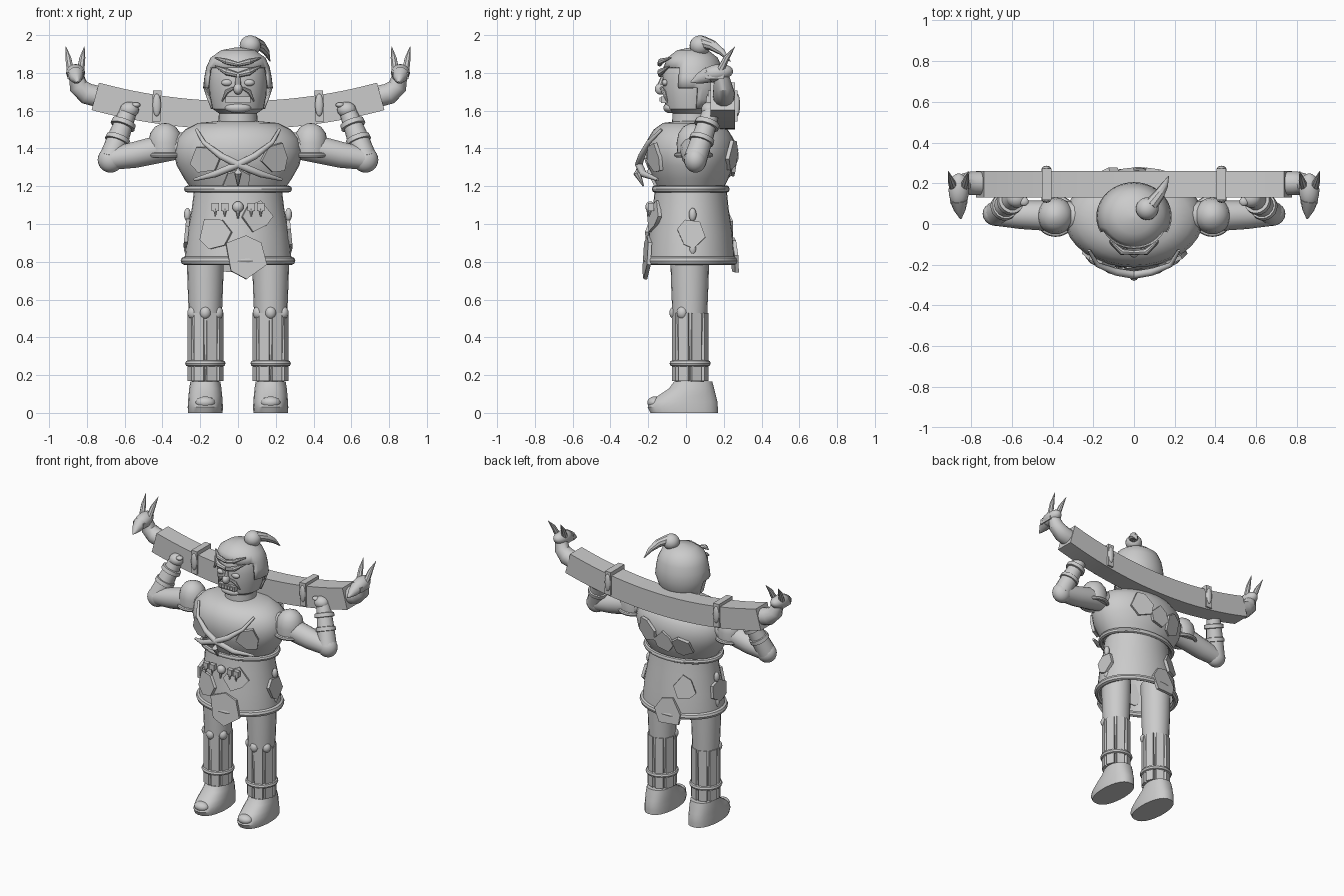
import bpy, bmesh, math, random
from mathutils import Vector, Matrix

if "Cube" in bpy.data.objects:
    bpy.data.objects.remove(bpy.data.objects["Cube"])
random.seed(4)
CY = 0.025  # depth of the body axis

grey = bpy.data.materials.new("plain_grey")
grey.use_nodes = True
grey.diffuse_color = (0.6, 0.6, 0.6, 1)
grey.node_tree.nodes["Principled BSDF"].inputs["Base Color"].default_value = (0.6, 0.6, 0.6, 1)
made = []


def finish(name, bm, matrix=None):
    if matrix:
        bm.transform(matrix)
    bmesh.ops.recalc_face_normals(bm, faces=bm.faces)
    mesh = bpy.data.meshes.new(name)
    bm.to_mesh(mesh)
    bm.free()
    mesh.materials.append(grey)
    ob = bpy.data.objects.new(name, mesh)
    bpy.context.collection.objects.link(ob)
    made.append(ob)
    return ob


def bridge(bm, a, b):
    n = len(a)
    for i in range(n):
        bm.faces.new((a[i], a[(i + 1) % n], b[(i + 1) % n], b[i]))


def lathe(name, profile, x=0, y=CY, depth=1.0, n=32, caps=True):
    """Stack of elliptical rings from (radius, height) pairs."""
    bm = bmesh.new()
    rings = []
    for r, z in profile:
        rings.append([bm.verts.new((x + r * math.cos(math.tau * i / n),
                                    y + r * depth * math.sin(math.tau * i / n), z)) for i in range(n)])
    for a, b in zip(rings, rings[1:]):
        bridge(bm, a, b)
    if caps:
        bm.faces.new(rings[0])
        bm.faces.new(rings[-1])
    return finish(name, bm)


def tube(name, points, radii, n=14):
    """Round sweep through points with a radius at each."""
    bm = bmesh.new()
    pts = [Vector(p) for p in points]
    rings = []
    for i, (p, r) in enumerate(zip(pts, radii)):
        d = pts[min(i + 1, len(pts) - 1)] - pts[max(i - 1, 0)]
        q = d.to_track_quat('Z', 'Y')
        rings.append([bm.verts.new(p + q @ Vector((r * math.cos(math.tau * k / n), r * math.sin(math.tau * k / n), 0)))
                      for k in range(n)])
    for a, b in zip(rings, rings[1:]):
        bridge(bm, a, b)
    bm.faces.new(rings[0])
    bm.faces.new(rings[-1])
    return finish(name, bm)


def ball(name, loc, size, rot=None):
    bm = bmesh.new()
    bmesh.ops.create_uvsphere(bm, u_segments=20, v_segments=12, radius=1)
    m = Matrix.Translation(loc) @ (rot or Matrix()) @ Matrix.Diagonal((*size, 1))
    return finish(name, bm, m)


def box(name, loc, size, rot=None):
    bm = bmesh.new()
    bmesh.ops.create_cube(bm, size=1)
    return finish(name, bm, Matrix.Translation(loc) @ (rot or Matrix()) @ Matrix.Diagonal((*size, 1)))


def radius_at(profile, z):
    for (r0, z0), (r1, z1) in zip(profile, profile[1:]):
        if z0 <= z <= z1:
            return r0 + (r1 - r0) * (z - z0) / (z1 - z0), (r1 - r0) / (z1 - z0)
    return profile[0][0], 0


def patch(name, profile, depth, degrees, z, size):
    """Irregular flat plate lying on a lathed body."""
    a = math.radians(degrees)
    r, slope = radius_at(profile, z)
    normal = Vector((math.cos(a), math.sin(a) / depth, -slope)).normalized()
    side = Vector((0, 0, 1)).cross(normal).normalized()
    up = normal.cross(side)
    spot = Vector((r * math.cos(a), CY + r * depth * math.sin(a), z))
    bm = bmesh.new()
    turn = random.random()
    ring = []
    for i in range(6):
        t = math.tau * (i + turn + random.uniform(-.2, .2)) / 6
        s = size * random.uniform(.85, 1.15)
        ring.append(spot + side * s * math.cos(t) + up * s * math.sin(t))
    low = [bm.verts.new(p - normal * .008) for p in ring]
    high = [bm.verts.new(p + normal * .012) for p in ring]
    bridge(bm, low, high)
    bm.faces.new(low)
    bm.faces.new(high)
    finish(name, bm)


def rim(name, r, z, thick, depth, x=0, y=CY):
    arc = [math.tau * i / 8 for i in range(9)]
    lathe(name, [(r + thick * math.cos(t), z + thick * math.sin(t)) for t in arc], x, y, depth, caps=False)


# Tunic skirt and barrel chest
skirt = [(.285, .8), (.27, .95), (.245, 1.08), (.23, 1.2)]
chest = [(.25, 1.19), (.285, 1.24), (.325, 1.31), (.34, 1.38), (.325, 1.45), (.28, 1.5), (.21, 1.535), (.1, 1.545)]
lathe("skirt", skirt, depth=.82, caps=False)
rim("skirt_hem", .282, .805, .022, .82)
lathe("chest", chest, depth=.7)
rim("waist_rim", .268, 1.185, .018, .72)
for deg, z, size in ((-115, .95, .09), (-67, 1.04, .08), (-82, .83, .11), (0, .95, .08),
                     (180, .95, .08), (98, .83, .1), (122, 1.0, .08)):
    patch("skirt_patch", skirt, .82, deg, z, size)
for deg, z, size in ((-123, 1.34, .085), (-55, 1.35, .085), (-90, 1.22, .08), (68, 1.37, .08),
                     (92, 1.32, .07), (115, 1.31, .07)):
    patch("chest_patch", chest, .7, deg, z, size)

# Crossed chest bands and pendant
for s in (1, -1):
    tube("chest_band", [(s * .22, -.13, 1.5), (s * .18, -.2, 1.43), (s * .09, -.235, 1.36), (0, -.25, 1.315),
                        (-s * .12, -.225, 1.265), (-s * .23, -.15, 1.235)], [.008, .012, .018, .02, .018, .008])
    for x in (.12, .07):
        box("belt_pouch", (s * x, -.185, 1.09), (.038, .03, .04))
        tube("belt_drop", [(s * x, -.19, 1.08), (s * x, -.195, 1.04)], [.012, .003], 8)
    for z in (1.05, .87):
        ball("side_stud", (s * .268, .035, z), (.018, .02, .035))
tube("chest_pendant", [(0, -.255, 1.31), (0, -.26, 1.27), (0, -.225, 1.2)], [.01, .02, .004], 8)
ball("belt_knot", (0, -.19, 1.09), (.03, .025, .03))
tube("belt_tail", [(0, -.195, 1.09), (0, -.2, 1.03)], [.016, .004], 8)

# Legs, splinted shins and boots
for s in (1, -1):
    x = s * .173
    lathe("leg", [(.07, .14), (.08, .3), (.088, .52), (.095, .7), (.1, .95)], x, .02, 1.05, 20)
    for i in range(8):
        a = math.tau * (i + .5) / 8
        at = (x + .082 * math.cos(a), .022 + .084 * math.sin(a), .35)
        box("shin_splint", at, (.02, .055, .36), Matrix.Rotation(a, 4, 'Z'))
    rim("shin_strap", .09, .262, .017, 1.02, x, .022)
    for i in range(3):
        a = math.radians(-150 + 60 * i)
        ball("knee_scallop", (x + .075 * math.cos(a), .02 + .078 * math.sin(a), .53), (.03, .03, .035))
    # Boot rings: height, front, back, half width
    bm = bmesh.new()
    rings = []
    for z, front, back, w in ((0, -.19, .17, .092), (.03, -.205, .17, .094), (.06, -.19, .168, .092),
                              (.09, -.15, .16, .09), (.13, -.09, .15, .086), (.165, -.065, .14, .08)):
        c, h = (front + back) / 2, (back - front) / 2
        rings.append([bm.verts.new((x + w * math.copysign(abs(math.cos(t)) ** .8, math.cos(t)), c + h * math.sin(t), z))
                      for t in [math.tau * (i + .5) / 24 for i in range(24)]])
    for a, b in zip(rings, rings[1:]):
        bridge(bm, a, b)
    bm.faces.new(rings[0])
    bm.faces.new(rings[-1])
    finish("boot", bm)
    ball("toe_knob", (x, -.165, .055), (.052, .04, .032))

# Neck, head and hair
lathe("neck", [(.105, 1.5), (.1, 1.62)], y=.03)
lathe("head", [(.1, 1.585), (.135, 1.61), (.15, 1.68), (.155, 1.76), (.15, 1.82), (.13, 1.87), (.08, 1.91), (.01, 1.925)], y=.03)
hair = lathe("hair", [(.145, 1.61), (.165, 1.66), (.185, 1.72), (.178, 1.78), (.168, 1.83), (.145, 1.88), (.09, 1.92), (.01, 1.935)],
             y=.035, depth=.92, n=40)
bm = bmesh.new()
bm.from_mesh(hair.data)
gone = []
for f in bm.faces:
    c = f.calc_center_median()
    if (c.z < 1.71 and c.y < .06) or (c.z < 1.85 and c.y < -.035) or c.z < 1.62:
        gone.append(f)
bmesh.ops.delete(bm, geom=gone, context='FACES')
bm.to_mesh(hair.data)
bm.free()
shell = hair.modifiers.new("thickness", 'SOLIDIFY')
shell.thickness = .012
ball("top_knot", (.065, .075, 1.945), (.056, .056, .053))
tube("hair_tail", [(.08, .09, 1.96), (.12, .14, 1.945), (.15, .19, 1.91), (.17, .235, 1.86)], [.035, .028, .018, .002], 10)

# Face
ball("nose", (0, -.135, 1.715), (.024, .03, .03))
tube("nose_bridge", [(0, -.12, 1.78), (0, -.14, 1.72)], [.012, .018], 8)
box("mouth", (0, -.115, 1.658), (.13, .035, .034))
for i in range(5):
    box("tooth", (-.044 + .022 * i, -.134, 1.66), (.018, .012, .022))
ball("chin", (0, -.085, 1.615), (.07, .035, .028))
for s in (1, -1):
    tube("brow", [(s * .005, -.135, 1.79), (s * .06, -.135, 1.805), (s * .12, -.09, 1.835)], [.014, .018, .004], 8)
    tube("forelock", [(0, -.14, 1.845), (s * .06, -.135, 1.86), (s * .12, -.08, 1.88)], [.012, .016, .005], 8)
    ball("eye", (s * .058, -.11, 1.748), (.03, .018, .018))
    tube("cheek_fold", [(s * .025, -.13, 1.72), (s * .06, -.118, 1.7), (s * .085, -.1, 1.65)], [.008, .012, .004], 8)

# Curved carrying beam
bm = bmesh.new()
rings = []
for i in range(25):
    t = (i - 12) / 12 * .265
    arm = Vector((math.sin(t), 0, -math.cos(t)))
    mid = Vector((0, 0, 4.46))
    rings.append([bm.verts.new(mid + arm * r + Vector((0, y, 0)))
                  for r, y in ((2.96, .13), (2.96, .26), (2.81, .26), (2.81, .13))])
for a, b in zip(rings, rings[1:]):
    bridge(bm, a, b)
bm.faces.new(rings[0])
bm.faces.new(rings[-1])
finish("beam", bm)

for s in (1, -1):
    # Beam loops
    tilt = Matrix.Rotation(-s * .02, 4, 'Y')
    box("beam_loop", (s * .43, .195, 1.625), (.045, .155, .165), tilt)
    for y in (.118, .272):
        ball("loop_boss", (s * .43, y, 1.63), (.022, .014, .06))
    # Shoulder cap, arm and hand
    sx = s * .385
    lathe("shoulder_cap", [(.085, 1.36), (.09, 1.43), (.08, 1.48), (.055, 1.515), (.02, 1.532), (.002, 1.534)], sx, .04, n=24)
    rim("shoulder_rim", .09, 1.365, .013, 1, sx, .04)
    tube("upper_arm", [(s * .27, .04, 1.42), (s * .4, .04, 1.4), (s * .55, .045, 1.365), (s * .67, .05, 1.345)],
         [.07, .075, .07, .06])
    ball("elbow", (s * .675, .05, 1.34), (.068, .06, .068))
    low, high = Vector((s * .675, .05, 1.345)), Vector((s * .58, .135, 1.6))
    tube("forearm", [low, low.lerp(high, .5), high], [.062, .056, .045])
    for t in (.4, .72):
        c = low.lerp(high, t)
        d = (high - low).normalized() * .013
        tube("arm_ring", [c - d * 1.2, c - d, c + d, c + d * 1.2], [.055, .067, .065, .055], 18)
    ball("fist", (s * .575, .125, 1.605), (.05, .045, .042))
    ball("thumb", (s * .54, .11, 1.63), (.023, .022, .014))
    # Raised claw hand at the beam end
    tube("claw_arm", [(s * .74, .2, 1.675), (s * .8, .2, 1.69), (s * .845, .195, 1.73), (s * .86, .185, 1.8)],
         [.058, .058, .05, .038])
    ball("claw_palm", (s * .86, .165, 1.8), (.05, .085, .045), Matrix.Rotation(.15, 4, 'X'))
    tube("claw_thumb", [(s * .86, .12, 1.79), (s * .855, .07, 1.77), (s * .85, .025, 1.75)], [.045, .03, .004], 10)
    box("claw_knuckles", (s * .86, .15, 1.785), (.085, .1, .035))
    for x in (.835, .885):
        tip = .813 if x < .86 else .912
        tube("claw_spike", [(s * x, .175, 1.8), (s * (x + tip) / 2, .215, 1.88), (s * tip, .26, 1.94)], [.022, .016, .001], 8)

# Smooth shading with sharp edges kept
bpy.ops.object.select_all(action='DESELECT')
for ob in made:
    ob.select_set(True)
bpy.context.view_layer.objects.active = made[0]
bpy.ops.object.shade_smooth_by_angle(angle=math.radians(35))
